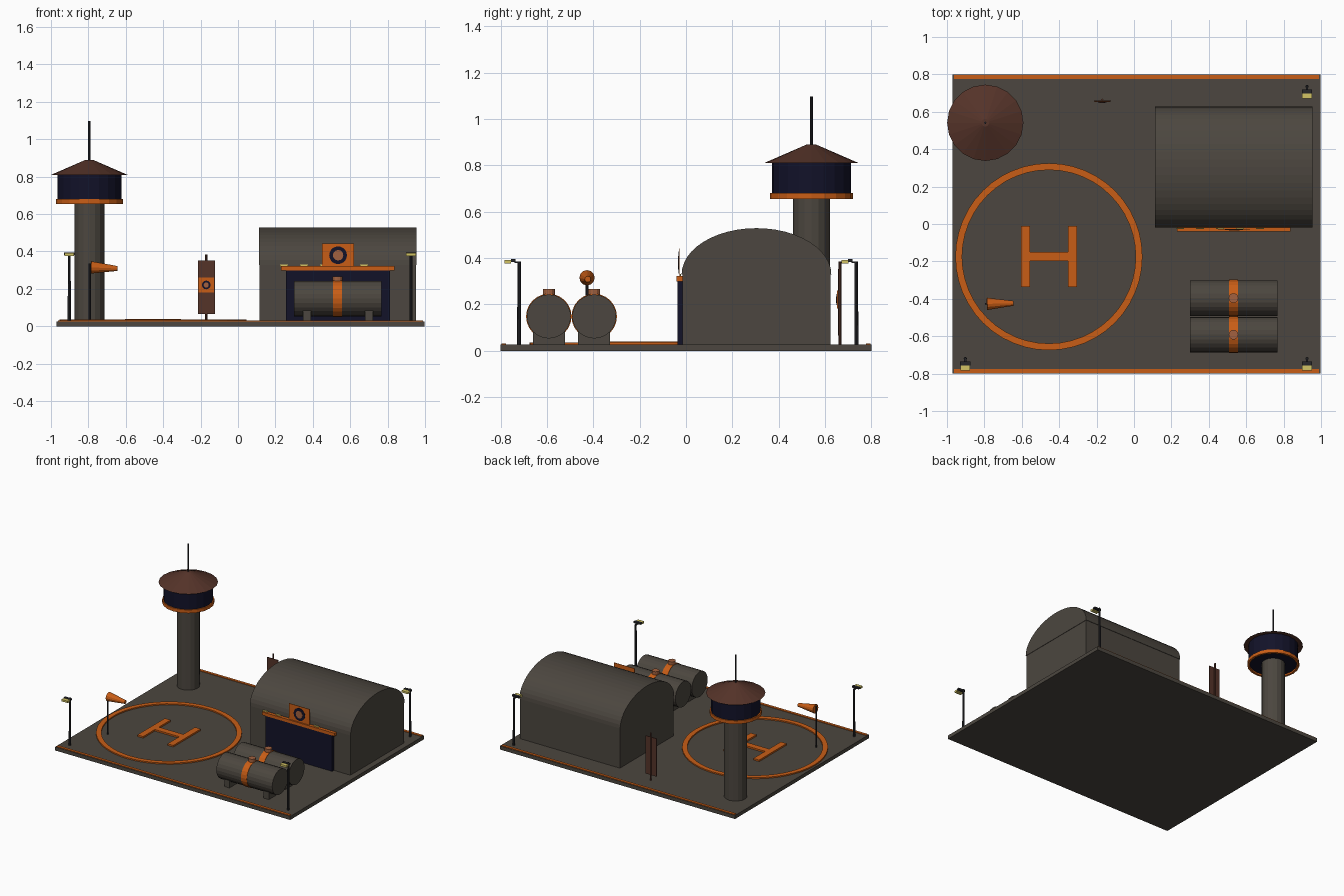
import bpy, bmesh, math
from mathutils import Matrix, Vector

if "Cube" in bpy.data.objects:
    bpy.data.objects.remove(bpy.data.objects["Cube"])


def mat(name, rgb):
    m = bpy.data.materials.new(name)
    m.diffuse_color = (*rgb, 1)
    m.use_nodes = True
    m.node_tree.nodes["Principled BSDF"].inputs["Base Color"].default_value = m.diffuse_color
    return m


GREY = mat("concrete grey", (0.072, 0.062, 0.05))
ORANGE = mat("signal orange", (0.58, 0.11, 0.008))
NAVY = mat("dark navy", (0.006, 0.006, 0.022))
BROWN = mat("rust brown", (0.09, 0.033, 0.022))
YELLOW = mat("lamp yellow", (0.65, 0.55, 0.13))
STEEL = mat("dark steel", (0.02, 0.02, 0.024))
COPPER = mat("copper", (0.36, 0.12, 0.05))


def finish(name, bm, m):
    bmesh.ops.recalc_face_normals(bm, faces=bm.faces[:])
    me = bpy.data.meshes.new(name)
    bm.to_mesh(me)
    bm.free()
    me.materials.append(m)
    ob = bpy.data.objects.new(name, me)
    bpy.context.collection.objects.link(ob)
    return ob


def box(name, x, y, z, m):
    """Box from (min, max) ranges on each axis."""
    bm = bmesh.new()
    bmesh.ops.create_cube(bm, size=1)
    for v in bm.verts:
        v.co = Vector([r[0] + (c + 0.5) * (r[1] - r[0]) for r, c in zip((x, y, z), v.co)])
    return finish(name, bm, m)


def rod(name, a, b, r1, r2, m, sides=16):
    """Cylinder or cone from point a to point b."""
    a, b = Vector(a), Vector(b)
    d = b - a
    bm = bmesh.new()
    rot = d.to_track_quat('Z', 'Y').to_matrix().to_4x4()
    bmesh.ops.create_cone(bm, cap_ends=True, segments=sides, radius1=r1, radius2=r2,
                          depth=d.length, matrix=Matrix.Translation((a + b) / 2) @ rot)
    return finish(name, bm, m)


def hoop(name, cx, cy, r_in, r_out, z0, z1, m, sides):
    """Flat-walled ring around a vertical axis."""
    bm = bmesh.new()
    prof = [(r_in, z0), (r_out, z0), (r_out, z1), (r_in, z1)]
    rings = []
    for i in range(sides):
        t = 2 * math.pi * i / sides
        rings.append([bm.verts.new((cx + r * math.cos(t), cy + r * math.sin(t), z)) for r, z in prof])
    for i in range(sides):
        p, q = rings[i], rings[(i + 1) % sides]
        for k in range(4):
            bm.faces.new((p[k], q[k], q[(k + 1) % 4], p[(k + 1) % 4]))
    return finish(name, bm, m)


# Ground slab and edge stripes
G = 0.027
box("base_slab", (-0.97, 0.997), (-0.8, 0.8), (0, G), GREY)
for n, s in (("front", -1), ("back", 1)):
    y = sorted((s * 0.776, s * 0.796))
    box(n + "_edge_stripe", (-0.963, 0.988), y, (G - 0.004, 0.032), ORANGE)

# Landing pad ring and marking
hoop("pad_ring", -0.455, -0.175, 0.464, 0.5, G - 0.004, 0.036, ORANGE, 48)
box("pad_mark_left", (-0.605, -0.557), (-0.338, -0.01), (G - 0.003, 0.039), ORANGE)
box("pad_mark_right", (-0.353, -0.305), (-0.338, -0.01), (G - 0.003, 0.039), ORANGE)
box("pad_mark_bar", (-0.557, -0.353), (-0.198, -0.15), (G - 0.003, 0.039), ORANGE)

# Control tower
TX, TY = -0.795, 0.541
rod("tower_shaft", (TX, TY, G), (TX, TY, 0.67), 0.08, 0.08, GREY)
hoop("tower_ring", TX, TY, 0.163, 0.179, 0.655, 0.68, ORANGE, 20)
rod("tower_cabin", (TX, TY, 0.667), (TX, TY, 0.812), 0.171, 0.171, NAVY, 20)
rod("tower_roof", (TX, TY, 0.81), (TX, TY, 0.89), 0.204, 0.02, BROWN, 20)
rod("tower_mast", (TX, TY, 0.88), (TX, TY, 1.097), 0.006, 0.006, STEEL, 8)

# Hangar walls and barrel roof
box("hangar_walls", (0.116, 0.952), (-0.016, 0.624), (G, 0.33), GREY)
bm = bmesh.new()
arc = [(0.304 - 0.323 * math.cos(math.pi * i / 24), 0.329 + 0.2 * math.sin(math.pi * i / 24))
       for i in range(25)]
face = bm.faces.new([bm.verts.new((0.112, y, z)) for y, z in arc])
ext = bmesh.ops.extrude_face_region(bm, geom=[face], use_keep_orig=True)
for v in ext["geom"]:
    if isinstance(v, bmesh.types.BMVert):
        v.co.x = 0.955
finish("hangar_roof", bm, GREY)

# Hangar door, lintel, small lights and plain plaque
box("hangar_door", (0.257, 0.813), (-0.037, -0.014), (G, 0.3), NAVY)
box("door_lintel", (0.23, 0.836), (-0.04, -0.014), (0.299, 0.322), ORANGE)
for i in range(5):
    x = 0.246 + i * 0.107
    box(f"lintel_light_{i}", (x - 0.021, x + 0.021), (-0.026, -0.022), (0.318, 0.331), YELLOW)


def plaque(name, x, y, z, w, h):
    """Orange plate with a plain round inlay, facing the front."""
    box(name + "_plate", (x - w, x + w), (y - 0.003, y), (z - h, z + h), ORANGE)
    r = w * 0.55
    rod(name + "_dark_disc", (x, y, z), (x, y - 0.005, z), r, r, NAVY, 20)
    rod(name + "_inner_disc", (x, y, z), (x, y - 0.007, z), r * 0.6, r * 0.6, COPPER, 12)


plaque("hangar_plaque", 0.535, -0.027, 0.38, 0.086, 0.062)

# Fuel tanks with band, cap and saddles
for n, y in (("front", -0.592), ("rear", -0.396)):
    rod(n + "_tank", (0.3, y, 0.148), (0.767, y, 0.148), 0.095, 0.095, GREY, 24)
    rod(n + "_tank_band", (0.508, y, 0.148), (0.556, y, 0.148), 0.098, 0.098, ORANGE, 24)
    rod(n + "_tank_cap", (0.532, y, 0.23), (0.532, y, 0.267), 0.026, 0.026, COPPER, 12)
    for k, x in (("left", 0.348), ("right", 0.678)):
        box(f"{n}_tank_{k}_saddle", (x, x + 0.043), (y - 0.069, y + 0.069), (G, 0.085), GREY)

# Hanging banner
rod("banner_pole", (-0.17, 0.664, G), (-0.17, 0.664, 0.385), 0.006, 0.006, BROWN, 8)
box("banner_cloth", (-0.215, -0.124), (0.655, 0.66), (0.065, 0.352), BROWN)
plaque("banner_badge", -0.17, 0.655, 0.221, 0.042, 0.039)

# Windsock
rod("windsock_pole", (-0.792, -0.427, G), (-0.792, -0.427, 0.335), 0.006, 0.006, STEEL, 8)
rod("windsock", (-0.786, -0.427, 0.315), (-0.645, -0.424, 0.309), 0.033, 0.013, ORANGE, 12)

# Flood lamps on posts
for n, x, y in (("front_left", -0.902, -0.72), ("front_right", 0.925, -0.72), ("back_right", 0.925, 0.735)):
    rod(n + "_lamp_post", (x, y, G), (x, y, 0.385), 0.009, 0.007, STEEL, 8)
    box(n + "_lamp_housing", (x - 0.028, x + 0.028), (y - 0.036, y - 0.016), (0.382, 0.395), STEEL)
    box(n + "_lamp_arm", (x - 0.006, x + 0.006), (y - 0.02, y), (0.378, 0.386), STEEL)
    box(n + "_lamp_light", (x - 0.026, x + 0.026), (y - 0.064, y - 0.034), (0.377, 0.391), YELLOW)
